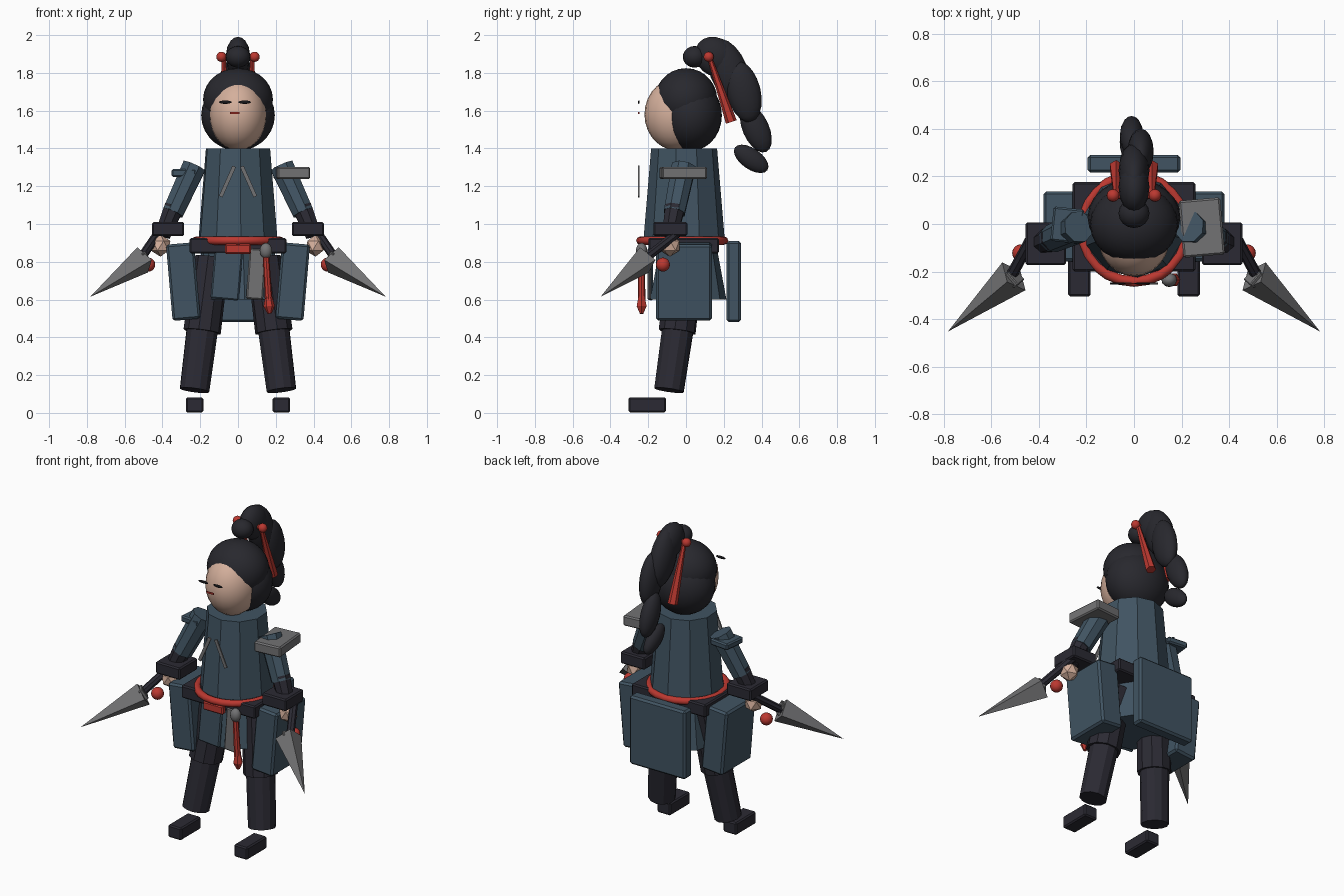
import bpy, bmesh, math
from mathutils import Vector, Matrix, Euler

if "Cube" in bpy.data.objects:
    bpy.data.objects.remove(bpy.data.objects["Cube"])


def material(name, rgb):
    m = bpy.data.materials.new(name)
    m.diffuse_color = (*rgb, 1)
    m.use_nodes = True
    m.node_tree.nodes["Principled BSDF"].inputs["Base Color"].default_value = m.diffuse_color
    return m


BLUE = material("slate blue cloth", (0.052, 0.088, 0.122))
DARK = material("charcoal cloth", (0.024, 0.023, 0.033))
HAIR = material("black hair", (0.021, 0.021, 0.027))
SKIN = material("skin", (0.66, 0.43, 0.33))
RED = material("red cord", (0.5, 0.04, 0.03))
STEEL = material("grey steel", (0.17, 0.17, 0.175))
INK = material("ink", (0.008, 0.008, 0.01))


def finish(name, bm, mat, matrix, smooth=False):
    bmesh.ops.transform(bm, matrix=matrix, verts=bm.verts)
    bmesh.ops.recalc_face_normals(bm, faces=bm.faces)
    for f in bm.faces:
        f.smooth = smooth
    me = bpy.data.meshes.new(name)
    bm.to_mesh(me)
    bm.free()
    me.materials.append(mat)
    ob = bpy.data.objects.new(name, me)
    bpy.context.collection.objects.link(ob)
    return ob


def place(loc, rot=(0, 0, 0)):
    return Matrix.Translation(loc) @ Euler([math.radians(a) for a in rot]).to_matrix().to_4x4()


def box(name, mat, loc, size, rot=(0, 0, 0), bevel=0.008):
    bm = bmesh.new()
    bmesh.ops.create_cube(bm, size=1)
    bmesh.ops.scale(bm, vec=size, verts=bm.verts)
    if bevel:
        bmesh.ops.bevel(bm, geom=bm.edges[:], offset=bevel, segments=1, affect='EDGES')
    return finish(name, bm, mat, place(loc, rot))


def ball(name, mat, loc, radii, rot=(0, 0, 0), seg=24, rings=14):
    bm = bmesh.new()
    bmesh.ops.create_uvsphere(bm, u_segments=seg, v_segments=rings, radius=1)
    bmesh.ops.scale(bm, vec=radii, verts=bm.verts)
    return finish(name, bm, mat, place(loc, rot), True)


def rod(name, mat, a, b, r1, r2, sides=8, twist=0):
    """Tapered prism running from point a to point b."""
    a, b = Vector(a), Vector(b)
    d = b - a
    bm = bmesh.new()
    bmesh.ops.create_cone(bm, cap_ends=True, segments=sides, radius1=r1, radius2=r2, depth=d.length)
    q = d.to_track_quat('Z', 'Y').to_matrix().to_4x4()
    return finish(name, bm, mat, Matrix.Translation((a + b) / 2) @ q
                  @ Matrix.Rotation(math.radians(twist), 4, 'Z'))


def ring(name, mat, loc, rx, ry, minor, seg=24, tube=8):
    bm = bmesh.new()
    grid = []
    for i in range(seg):
        a = math.tau * i / seg
        row = []
        for j in range(tube):
            b = math.tau * j / tube
            k = minor * math.cos(b)
            row.append(bm.verts.new(((rx + k) * math.cos(a), (ry + k) * math.sin(a), minor * math.sin(b))))
        grid.append(row)
    for i in range(seg):
        for j in range(tube):
            n, m = (i + 1) % seg, (j + 1) % tube
            bm.faces.new((grid[i][j], grid[n][j], grid[n][m], grid[i][m]))
    return finish(name, bm, mat, place(loc), True)


# Head, hair cap and back hair
ball("head", SKIN, (0, -0.05, 1.58), (0.152, 0.17, 0.19))
ball("hair_cap", HAIR, (0, 0, 1.66), (0.185, 0.165, 0.165))
ball("hair_back", HAIR, (0, 0.028, 1.575), (0.195, 0.162, 0.187))

# Face features, set just ahead of the head
for side, x in (("left", -0.067), ("right", 0.035)):
    ball("eye_" + side, INK, (x, -0.25, 1.645), (0.034, 0.005, 0.009), seg=12, rings=8)
box("mouth", RED, (-0.018, -0.25, 1.588), (0.05, 0.006, 0.01), bevel=0)

# Ponytail
ball("ponytail_root", HAIR, (0, 0.045, 1.885), (0.065, 0.062, 0.057), seg=16, rings=10)
ball("ponytail_top", HAIR, (0, 0.155, 1.885), (0.065, 0.115, 0.10), (-40, 0, 0), 16, 10)
ball("ponytail_middle", HAIR, (0.028, 0.305, 1.70), (0.055, 0.09, 0.165), (14, 0, 0), 16, 10)
ball("ponytail_upper", HAIR, (0, 0.225, 1.81), (0.065, 0.10, 0.18), (22, 0, 0), 16, 10)
ball("ponytail_lower", HAIR, (-0.01, 0.37, 1.505), (0.05, 0.07, 0.135), (24, 0, 0), 16, 10)
ball("ponytail_tip", HAIR, (-0.02, 0.345, 1.345), (0.04, 0.055, 0.105), (55, 0, 0), 16, 10)

# Hair tie and ribbons
rod("hair_tie", RED, (-0.085, 0.12, 1.885), (0.085, 0.12, 1.885), 0.015, 0.015)
for s, side in ((-1, "left"), (1, "right")):
    ball("tie_bead_" + side, RED, (s * 0.088, 0.12, 1.885), (0.027, 0.027, 0.027), seg=12, rings=8)
    rod("ribbon_" + side, RED, (s * 0.075, 0.125, 1.88), (s * 0.075, 0.24, 1.54), 0.012, 0.03, 6)

# Torso, skirt and belt
rod("torso", BLUE, (0, -0.01, 0.9), (0, -0.01, 1.4), 0.217, 0.175, 10, 4)
rod("skirt", BLUE, (0, 0.012, 0.6), (0, 0.012, 0.92), 0.205, 0.145, 8, 10)
box("belt", DARK, (0, -0.012, 0.885), (0.515, 0.375, 0.08))
ring("sash", RED, (0, -0.02, 0.912), 0.222, 0.222, 0.022)
box("sash_knot", RED, (0, -0.235, 0.868), (0.14, 0.035, 0.055))
for s, side in ((-1, "left"), (1, "right")):
    box("collar_trim_" + side, STEEL, (s * 0.056, -0.25, 1.225), (0.02, 0.008, 0.175), (0, -s * 24, 0), 0)

# Hanging front cloth, steel plate and tassel
box("front_cloth", BLUE, (-0.06, -0.185, 0.73), (0.15, 0.02, 0.26), (0, 5, 0))
box("hanging_plate", STEEL, (0.097, -0.195, 0.735), (0.09, 0.02, 0.27), (0, 4, 0))
ball("tassel_bead", STEEL, (0.148, -0.235, 0.858), (0.033, 0.03, 0.042), seg=12, rings=8)
rod("tassel_cord", RED, (0.148, -0.235, 0.83), (0.162, -0.235, 0.6), 0.017, 0.02)
rod("tassel_flare", RED, (0.162, -0.235, 0.62), (0.165, -0.235, 0.565), 0.018, 0.03, 6)
rod("tassel_end", RED, (0.165, -0.235, 0.565), (0.167, -0.235, 0.525), 0.03, 0.01, 6)

# Armour panels
box("back_panel", BLUE, (0, 0.253, 0.695), (0.39, 0.075, 0.43), bevel=0.012)
box("shoulder_pad_left", BLUE, (-0.28, -0.005, 1.27), (0.13, 0.145, 0.04), (0, 0, -6))
box("shoulder_pad_right", STEEL, (0.285, -0.015, 1.27), (0.175, 0.24, 0.065), (0, 0, 5))

for s, side in ((-1, "left"), (1, "right")):
    def p(x, y, z):
        return (s * x, y, z)

    box("hip_panel_" + side, BLUE, p(0.29, -0.01, 0.695), (0.148, 0.295, 0.405), (0, s * 5, 0), 0.012)

    # Legs and feet
    rod("thigh_" + side, DARK, p(0.14, 0, 0.82), p(0.19, -0.047, 0.43), 0.095, 0.1, 10)
    rod("shin_" + side, DARK, p(0.188, -0.042, 0.45), p(0.23, -0.09, 0.12), 0.085, 0.08, 12)
    box("foot_" + side, DARK, p(0.23, -0.205, 0.042), (0.093, 0.2, 0.078))

    # Arms, cuffs and hands
    rod("upper_arm_" + side, BLUE, p(0.232, -0.012, 1.305), p(0.345, -0.062, 1.06), 0.068, 0.06)
    rod("forearm_" + side, DARK, p(0.338, -0.058, 1.09), p(0.40, -0.085, 0.94), 0.056, 0.045)
    box("cuff_" + side, DARK, p(0.37, -0.083, 0.973), (0.17, 0.18, 0.075))
    bm = bmesh.new()
    bmesh.ops.create_icosphere(bm, subdivisions=1, radius=0.058)
    finish("hand_" + side, bm, SKIN, place(p(0.41, -0.085, 0.885)))

    # Daggers
    rod("dagger_handle_" + side, DARK, p(0.42, -0.04, 0.955), p(0.52, -0.225, 0.81), 0.024, 0.024)
    rod("dagger_blade_" + side, STEEL, p(0.505, -0.22, 0.81), p(0.782, -0.452, 0.615), 0.076, 0.0, 4, 0)
    box("dagger_guard_" + side, STEEL, p(0.505, -0.225, 0.82), (0.03, 0.07, 0.07), (0, s * 32, -s * 40), 0.004)
    ball("dagger_bead_" + side, RED, p(0.475, -0.122, 0.785), (0.037, 0.037, 0.037), seg=16, rings=10)
